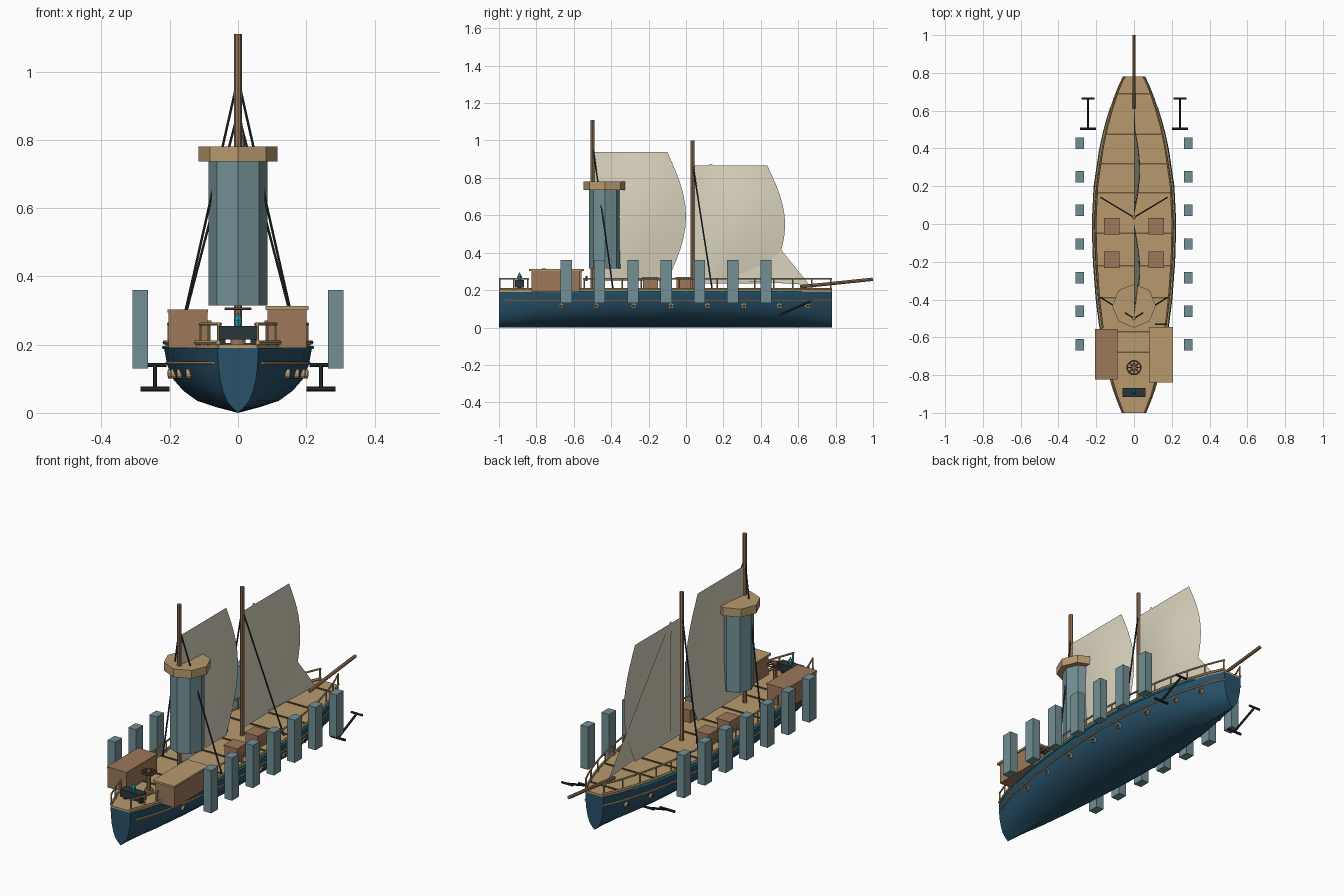
import bpy, bmesh, math
from mathutils import Vector

if "Cube" in bpy.data.objects:
    bpy.data.objects.remove(bpy.data.objects["Cube"])


def srgb(r, g, b):
    return tuple(((c / 255 + 0.055) / 1.055) ** 2.4 for c in (r, g, b)) + (1,)


def material(name, *rgb):
    m = bpy.data.materials.new(name)
    m.diffuse_color = srgb(*rgb)
    m.use_nodes = True
    m.node_tree.nodes["Principled BSDF"].inputs["Base Color"].default_value = m.diffuse_color
    return m


HULL = material("dark blue hull", 40, 82, 106)
TAN = material("tan wood", 184, 154, 110)
BROWN = material("brown wood", 156, 120, 90)
TRIM = material("dark brown trim", 112, 84, 58)
SLATE = material("slate blue", 114, 143, 148)
IRON = material("dark iron", 42, 54, 56)
CYAN = material("bright cyan", 32, 168, 180)
CANVAS = material("cream canvas", 218, 211, 190)


def make(name, bm, mat, smooth=False):
    bmesh.ops.recalc_face_normals(bm, faces=bm.faces)
    me = bpy.data.meshes.new(name)
    bm.to_mesh(me)
    bm.free()
    me.materials.append(mat)
    ob = bpy.data.objects.new(name, me)
    bpy.context.collection.objects.link(ob)
    if smooth:
        bpy.context.view_layer.objects.active = ob
        ob.select_set(True)
        bpy.ops.object.shade_smooth_by_angle(angle=math.radians(40))
        ob.select_set(False)
    return ob


def box(name, mat, x, y, z):
    """Box from (min, max) ranges."""
    bm = bmesh.new()
    bmesh.ops.create_cube(bm, size=1)
    for v in bm.verts:
        v.co = [(a + b) / 2 + c * (b - a) for c, (a, b) in zip(v.co, (x, y, z))]
    return make(name, bm, mat)


def rod(name, mat, a, b, r, r2=None, n=8, smooth=False):
    a, b = Vector(a), Vector(b)
    bm = bmesh.new()
    bmesh.ops.create_cone(bm, cap_ends=True, segments=n, radius1=r,
                          radius2=r if r2 is None else r2, depth=(b - a).length)
    rot = Vector((0, 0, 1)).rotation_difference(b - a).to_matrix().to_4x4()
    bm.transform(rot)
    bmesh.ops.translate(bm, verts=bm.verts, vec=(a + b) / 2)
    return make(name, bm, mat, smooth)


def loft(name, mat, rings, closed=True, caps=True, smooth=False):
    bm = bmesh.new()
    rows = [[bm.verts.new(p) for p in ring] for ring in rings]
    n = len(rows[0])
    for r, s in zip(rows, rows[1:]):
        for i in range(n if closed else n - 1):
            j = (i + 1) % n
            bm.faces.new((r[i], r[j], s[j], s[i]))
    if caps:
        bm.faces.new(rows[0])
        bm.faces.new(rows[-1])
    return make(name, bm, mat, smooth)


def strip(name, mat, pts, r):
    """Square-edged tube swept along points running fore and aft."""
    rings = [[(x + r * math.cos(k * math.pi / 3), y, z + r * math.sin(k * math.pi / 3))
              for k in range(6)] for x, y, z in pts]
    loft(name, mat, rings, smooth=True)


# Half width of the hull along its length
PLAN = [(-1, .06), (-.9, .1), (-.8, .13), (-.6, .17), (-.4, .196), (-.2, .211), (0, .217),
        (.2, .207), (.4, .177), (.5, .155), (.6, .126), (.7, .092), (.78, .055)]


def half(y):
    for (y0, w0), (y1, w1) in zip(PLAN, PLAN[1:]):
        if y <= y1:
            return w0 + (w1 - w0) * (y - y0) / (y1 - y0)
    return PLAN[-1][1]


def stations(a, b, n=30):
    return [a + (b - a) * i / n for i in range(n + 1)]


# Hull and deck
SECTION = [(1, .19), (.955, .14), (.88, .1), (.74, .065), (.55, .035), (.28, .016)]
side = SECTION + [(0, 0)] + [(-f, z) for f, z in reversed(SECTION)]
loft("hull", HULL, [[(f * half(y), y, z) for f, z in side] for y, _ in PLAN], smooth=True)
loft("deck", TAN, [[(s * (half(y) - .004), y, z) for s, z in
                    ((-1, .188), (1, .188), (1, .2), (-1, .2))] for y, _ in PLAN])
for y in (.69, .475, .32, .165, -.05, -.22, -.39, -.57, -.68):
    w = half(y) - .01
    box("deck_beam", TRIM, (-w, w), (y - .004, y + .004), (.199, .205))

# Trim, rails, portholes, anchors and outer pillars on both sides
for s in (-1, 1):
    def along(a, b, f, off, z):
        return [(s * (half(y) * f + off), y, z) for y in stations(a, b)]
    strip("gunwale", TAN, along(-1, .78, 1, -.002, .206), .007)
    strip("glow_strip", CYAN, along(-.76, .62, 1, .002, .192), .005)
    strip("rub_rail", TAN, along(-.97, .78, .96, .001, .146), .005)
    for a, b in ((-1, -.84), (-.55, .78)):
        strip("hand_rail", TAN, along(a, b, .94, 0, .26), .005)
        n = max(2, round((b - a) / .1))
        for y in stations(a + .005, b - .005, n):
            x = s * half(y) * .94
            rod("rail_post", TAN, (x, y, .198), (x, y, .26), .004, n=6)
    for y in (-.67, -.48, -.28, -.08, .115, .31, .5, .65):
        x = half(y) * .9
        rod("porthole_rim", TAN, (s * (x - .01), y, .115), (s * (x + .012), y, .115), .014, n=12)
        rod("porthole_glass", IRON, (s * x, y, .115), (s * (x + .014), y, .115), .009, n=12)
    for i in range(7):
        y = -.64 + .178 * i
        x = sorted((s * .264, s * .309))
        box("outer_pillar", SLATE, x, (y - .03, y + .03), (.13, .36))
    rod("anchor_shank", IRON, (s * .243, .505, .07), (s * .243, .665, .14), .006)
    rod("anchor_arms", IRON, (s * .2, .505, .07), (s * .286, .505, .07), .007)
    rod("anchor_stock", IRON, (s * .209, .665, .14), (s * .277, .665, .14), .006)
    # Shrouds
    for my, top, foot in ((-.5, .98, -.39), (.035, .88, .14)):
        rod("shroud", IRON, (0, my, top), (s * .175, foot, .205), .004, n=6)
    # Crates
    for y in (-.012, -.19):
        x = sorted((s * .08, s * .155))
        box("crate", BROWN, x, (y - .04, y + .04), (.2, .262))
        box("crate_lid", BROWN, (x[0] - .003, x[1] + .003), (y - .044, y + .044), (.262, .27))

# Masts and bowsprit
rod("rear_mast", BROWN, (0, -.5, .19), (0, -.5, 1.11), .011, smooth=True)
rod("fore_mast", BROWN, (0, .035, .19), (0, .035, 1.0), .011, smooth=True)
rod("bowsprit", BROWN, (0, .61, .218), (0, .999, .258), .009, smooth=True)

# Lookout tower hung on the rear mast
rod("tower", SLATE, (0, -.433, .315), (0, -.433, .74), .086)
rod("tower_cap", TAN, (0, -.433, .736), (0, -.433, .78), .116)


# Sails
def sail(name, y0, y1, z0, z1, belly):
    rows = []
    for i in range(13):
        v = i / 12
        k = math.sin(math.pi * v)
        edge = y1 + belly * k
        rows.append([(.032 * k * math.sin(math.pi * j / 10), y0 + (edge - y0) * j / 10,
                      z0 + (z1 - z0) * v) for j in range(11)])
    loft(name, CANVAS, rows, closed=False, caps=False, smooth=True)


sail("rear_sail", -.49, -.1, .25, .938, .1)
sail("fore_sail", .045, .435, .235, .865, .095)
peak, tack, clew = Vector((0, .125, .89)), Vector((0, .66, .228)), Vector((0, .13, .26))
jib = []
for i in range(9):
    a, b = clew.lerp(peak, i / 8.2), tack.lerp(peak, i / 8.2)
    jib.append([a.lerp(b, j / 6) + Vector((.01 * math.sin(math.pi * j / 6) * (1 - i / 8), 0, 0))
                for j in range(7)])
loft("jib_sail", CANVAS, jib, closed=False, caps=False, smooth=True)

# Deckhouses
box("left_deckhouse", BROWN, (-.204, -.09), (-.82, -.56), (.19, .3))
box("left_roof", BROWN, (-.206, -.088), (-.823, -.557), (.294, .303))
box("right_deckhouse", BROWN, (.087, .2), (-.825, -.57), (.19, .303))
box("right_roof", TAN, (.08, .207), (-.84, -.545), (.302, .313))
box("deck_bracket", IRON, (.11, .175), (-.536, -.526), (.25, .275))

# Helm: column, flat wheel and spokes
rod("helm_base", BROWN, (0, -.76, .198), (0, -.76, .215), .022, n=12)
rod("helm_column", BROWN, (0, -.76, .2), (0, -.76, .315), .011)
bpy.ops.mesh.primitive_torus_add(major_radius=.036, minor_radius=.004, major_segments=20,
                                 minor_segments=6, location=(0, -.76, .305))
wheel = bpy.context.object
wheel.name = "helm_wheel"
wheel.data.materials.append(TRIM)
for k in range(4):
    c, d = .038 * math.cos(k * math.pi / 4), .038 * math.sin(k * math.pi / 4)
    rod("helm_spoke", TRIM, (-c, -.76 - d, .305), (c, -.76 + d, .305), .003, n=6)

# Console with glowing crystal at the stern
box("console", IRON, (-.062, .062), (-.915, -.867), (.215, .255))
for x in (-.045, .045):
    box("console_leg", IRON, (x - .008, x + .008), (-.9, -.88), (.198, .216))
rod("crystal_base", CYAN, (0, -.89, .254), (0, -.89, .272), .009, .013, n=6)
rod("crystal_tip", CYAN, (0, -.89, .272), (0, -.89, .293), .013, 0.002, n=6)
